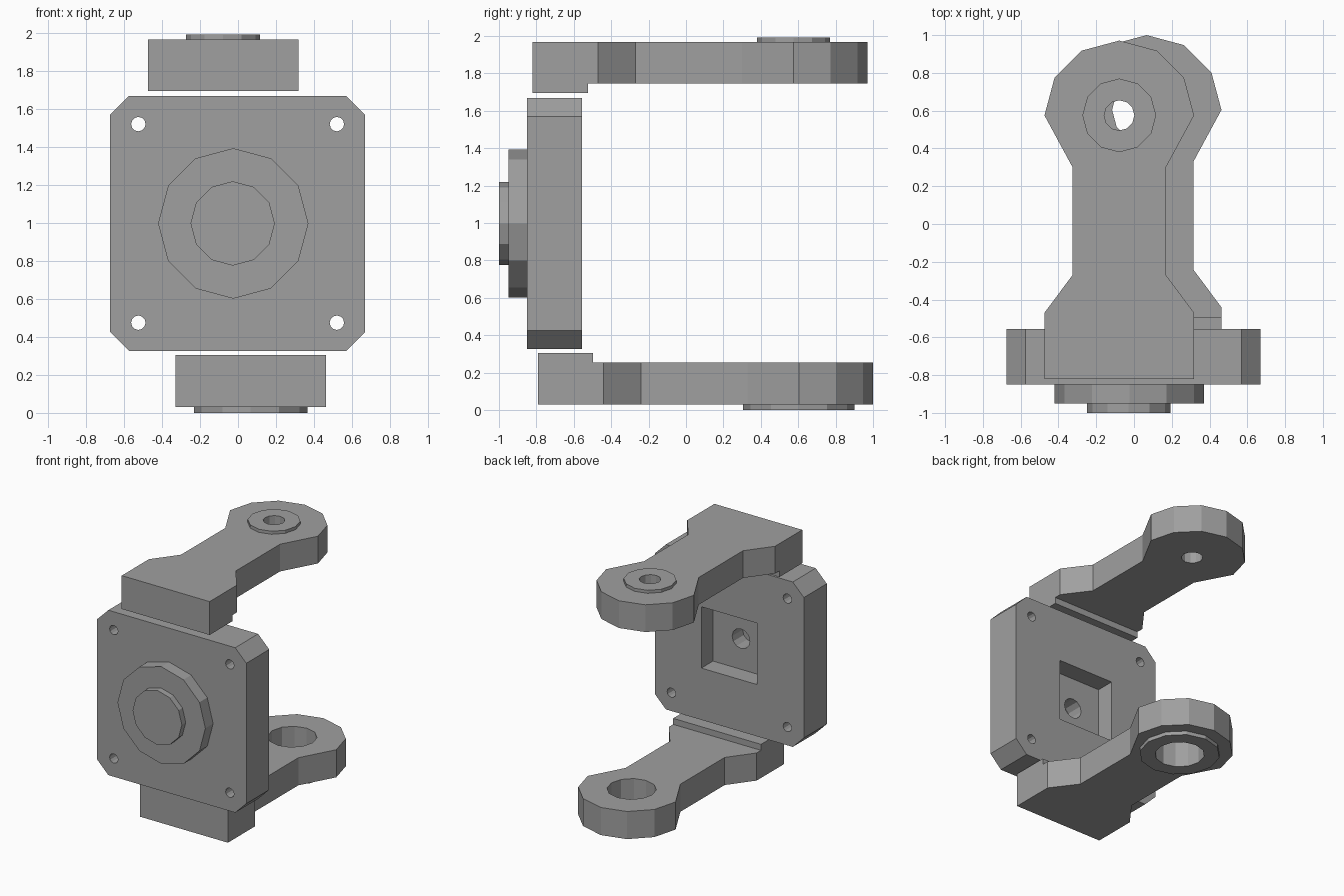
import bpy, bmesh, math
from mathutils import Vector

cube = bpy.data.objects.get("Cube")
if cube:
    bpy.data.objects.remove(cube, do_unlink=True)

grey = bpy.data.materials.new("plain grey")
grey.use_nodes = True
grey.diffuse_color = (0.35, 0.35, 0.35, 1)
grey.node_tree.nodes["Principled BSDF"].inputs["Base Color"].default_value = (0.35, 0.35, 0.35, 1)


def prism(name, outline, axis, lo, hi):
    """Extrude a flat outline along z (plan outline) or y (front outline)."""
    def place(p, d):
        return Vector((p[0], p[1], d)) if axis == "z" else Vector((p[0], d, p[1]))
    bm = bmesh.new()
    face = bm.faces.new([bm.verts.new(place(p, lo)) for p in outline])
    top = bmesh.ops.extrude_face_region(bm, geom=[face])["geom"]
    verts = [g for g in top if isinstance(g, bmesh.types.BMVert)]
    bmesh.ops.translate(bm, verts=verts, vec=place((0, 0), hi - lo))
    bmesh.ops.recalc_face_normals(bm, faces=bm.faces)
    mesh = bpy.data.meshes.new(name)
    bm.to_mesh(mesh)
    bm.free()
    mesh.materials.append(grey)
    obj = bpy.data.objects.new(name, mesh)
    bpy.context.collection.objects.link(obj)
    return obj


def ring(cx, cy, r, start=0, end=360, sides=12):
    """Points of a polygonal arc, counter-clockwise."""
    n = round(sides * (end - start) / 360)
    count = n if end - start == 360 else n + 1
    step = math.radians(360 / sides)
    return [(cx + r * math.cos(math.radians(start) + i * step),
             cy + r * math.sin(math.radians(start) + i * step)) for i in range(count)]


def rect(x0, x1, y0, y1):
    return [(x0, y0), (x1, y0), (x1, y1), (x0, y1)]


def cut(obj, cutters):
    """Subtract cutters, bake the result and discard the cutters."""
    for cutter in cutters:
        cutter.hide_render = True
        mod = obj.modifiers.new("cut", "BOOLEAN")
        mod.operation = "DIFFERENCE"
        mod.solver = "EXACT"
        mod.object = cutter
    deps = bpy.context.evaluated_depsgraph_get()
    mesh = bpy.data.meshes.new_from_object(obj.evaluated_get(deps))
    obj.modifiers.clear()
    obj.data = mesh
    for cutter in cutters:
        bpy.data.objects.remove(cutter, do_unlink=True)


def arm(side, cx, cy, z, lip, boss, boss_r, hole_r):
    """Necked arm with a round head, a raised boss and a lip at its foot."""
    half, neck = 0.396, 0.247
    front, shoulder = cy - 1.395, cy - 1.045
    outline = ring(cx, cy, half, 0, 180)
    outline += [(cx - neck, cy - 0.275), (cx - neck, cy - 0.845),
                (cx - half, shoulder), (cx - half, front),
                (cx + half, front), (cx + half, shoulder),
                (cx + neck, cy - 0.845), (cx + neck, cy - 0.275)]
    body = prism(side + "_arm", outline, "z", *z)
    collar = prism(side + "_arm_boss", ring(cx, cy, boss_r), "z", *boss)
    prism(side + "_arm_lip", rect(cx - half, cx + half, front, front + 0.295), "z", *lip)
    for part in (body, collar):
        cut(part, [prism("hole_cutter", ring(cx, cy, hole_r), "z", -1, 3)])


# Upper and lower arms
arm("upper", -0.078, 0.575, (1.745, 1.967), (1.695, 1.745), (1.967, 1.992), 0.195, 0.08)
arm("lower", 0.067, 0.604, (0.03, 0.255), (0.255, 0.304), (0, 0.03), 0.298, 0.183)

# Square plate with clipped corners
h, c = 0.672, 0.572
corners = [(h, -c), (h, c), (c, h), (-c, h), (-h, c), (-h, -c), (-c, -h), (c, -h)]
plate = prism("mounting_plate", [(x - 0.002, z + 0.998) for x, z in corners], "y", -0.85, -0.555)

# Corner holes, rear pocket and its shaft hole
cutters = [prism("hole_cutter", ring(-0.002 + sx * 0.523, 0.998 + sz * 0.523, 0.038), "y", -1, 0)
           for sx in (-1, 1) for sz in (-1, 1)]
cutters.append(prism("pocket_cutter", rect(-0.25, 0.25, 0.748, 1.248), "y", -0.705, 0))
cutters.append(prism("shaft_cutter", ring(-0.002, 0.998, 0.08), "y", -0.84, -0.6))
cut(plate, cutters)

# Stepped discs on the front
prism("large_disc", ring(-0.025, 0.998, 0.396), "y", -0.95, -0.85)
prism("small_disc", ring(-0.028, 0.998, 0.222), "y", -1.0, -0.95)
